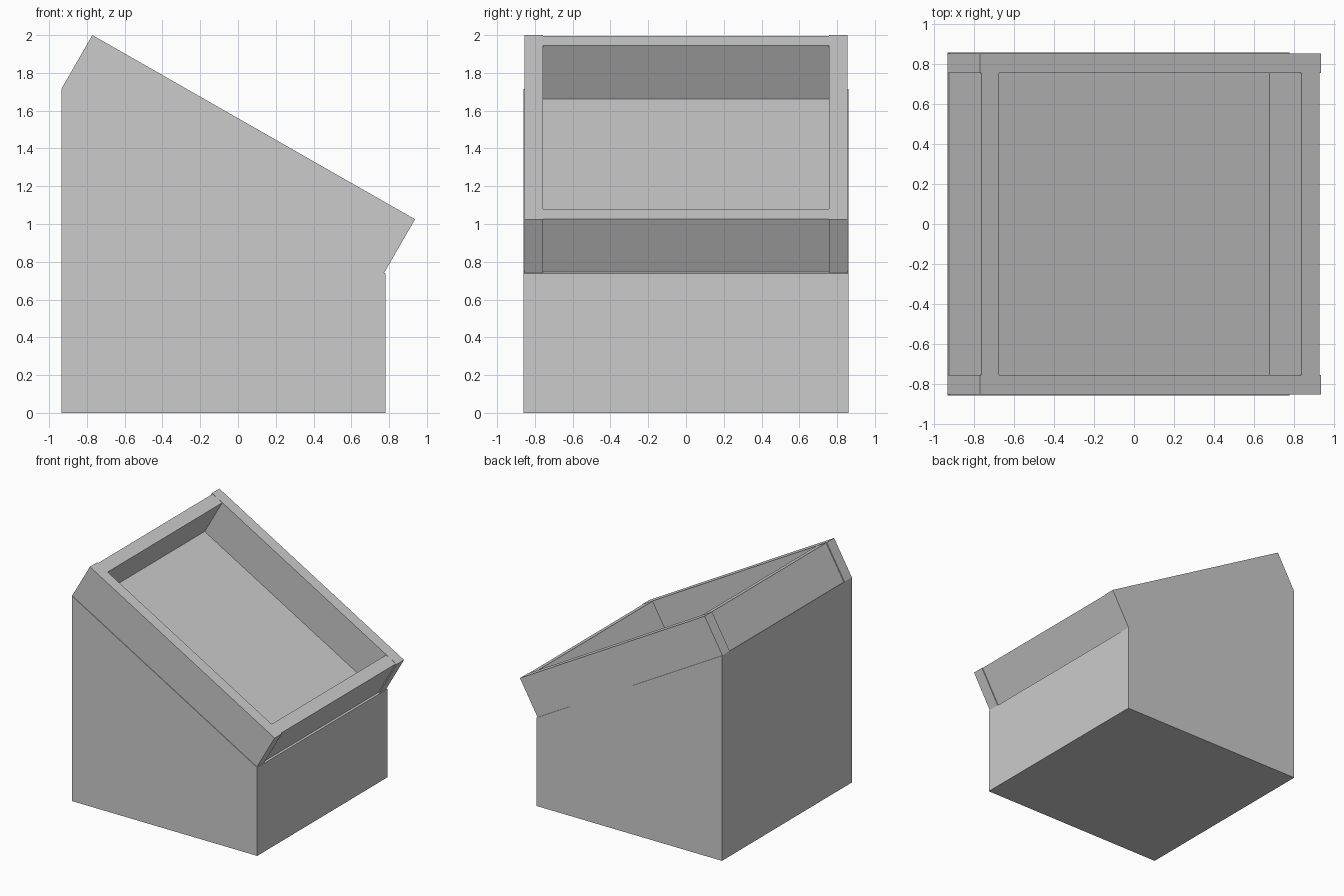
import bpy, bmesh
from mathutils import Vector

if "Cube" in bpy.data.objects:
    bpy.data.objects.remove(bpy.data.objects["Cube"])


def prism(name, profile, y0, y1):
    """Extrude an x-z profile from y0 to y1."""
    bm = bmesh.new()
    face = bm.faces.new([bm.verts.new((x, y0, z)) for x, z in profile])
    ext = bmesh.ops.extrude_face_region(bm, geom=[face])
    moved = [g for g in ext["geom"] if isinstance(g, bmesh.types.BMVert)]
    bmesh.ops.translate(bm, verts=moved, vec=(0, y1 - y0, 0))
    bmesh.ops.recalc_face_normals(bm, faces=bm.faces)
    mesh = bpy.data.meshes.new(name)
    bm.to_mesh(mesh)
    bm.free()
    obj = bpy.data.objects.new(name, mesh)
    bpy.context.collection.objects.link(obj)
    return obj


# Sloped base block
prism("base_block", [(-0.935, 0), (0.78, 0), (0.78, 0.738), (-0.935, 1.715)], -0.86, 0.86)

# Rim frame: lower-slope and upper-slope end points of the boards
low_a, low_b = Vector((-0.935, 1.715)), Vector((0.773, 0.74))
lift = Vector((0.164, 0.285))
along = (low_b - low_a).normalized()


def board(name, start, end, lift, y0, y1):
    prism(name, [start, end, end + lift, start + lift], y0, y1)


# Side boards running down the slope
board("rim_side_front", low_a, low_b, lift, -0.855, -0.758)
board("rim_side_back", low_a, low_b, lift, 0.758, 0.855)

# End boards between the side boards, set in slightly
inset, thick = 0.008, 0.11
board("rim_end_high", low_a + along * inset, low_a + along * thick, lift * 0.995, -0.758, 0.758)
board("rim_end_low", low_b - along * thick, low_b - along * inset, lift * 0.995, -0.758, 0.758)
